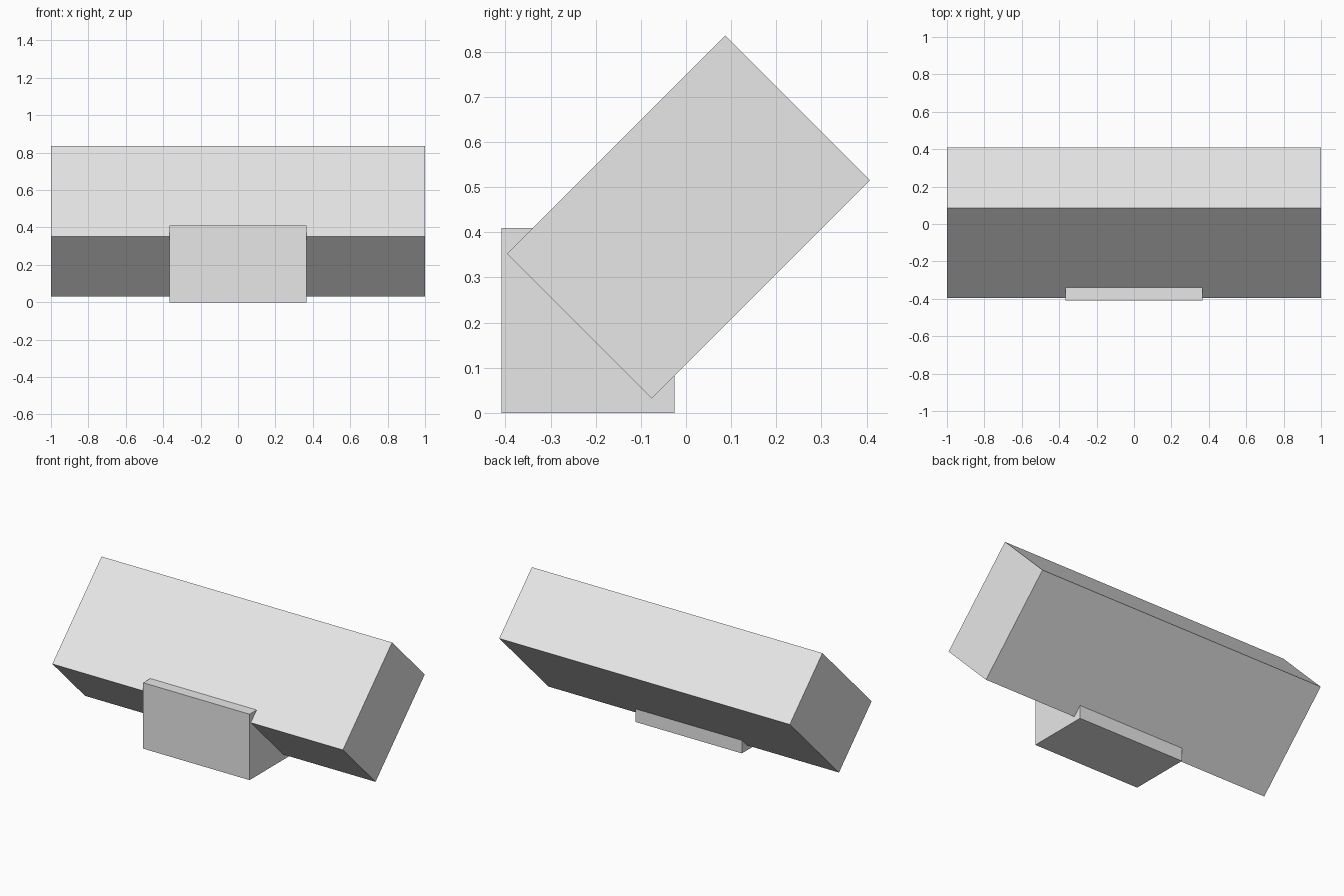
import bpy
from math import radians

cube = bpy.data.objects.get("Cube")
if cube:
    bpy.data.objects.remove(cube, do_unlink=True)

# Single plain grey
grey = bpy.data.materials.new("light_grey")
grey.use_nodes = True
colour = (0.8, 0.8, 0.8, 1)
grey.diffuse_color = colour
grey.node_tree.nodes["Principled BSDF"].inputs["Base Color"].default_value = colour


def box(name, centre, size, tilt=0):
    """Flat-sided box, tilted in degrees about the x axis."""
    bpy.ops.mesh.primitive_cube_add(size=1, location=centre)
    obj = bpy.context.object
    obj.name = name
    obj.scale = size
    bpy.ops.object.transform_apply(location=False, rotation=False, scale=True)
    obj.rotation_euler.x = radians(tilt)
    obj.data.materials.append(grey)
    return obj


# Long body leaning back on its lower edge
box("tilted_body", (0, 0.0055, 0.434), (2, 0.684, 0.454), 45)

# Upright block that cradles the body at the front
box("support_block", (0, -0.2175, 0.205), (0.732, 0.383, 0.41))
